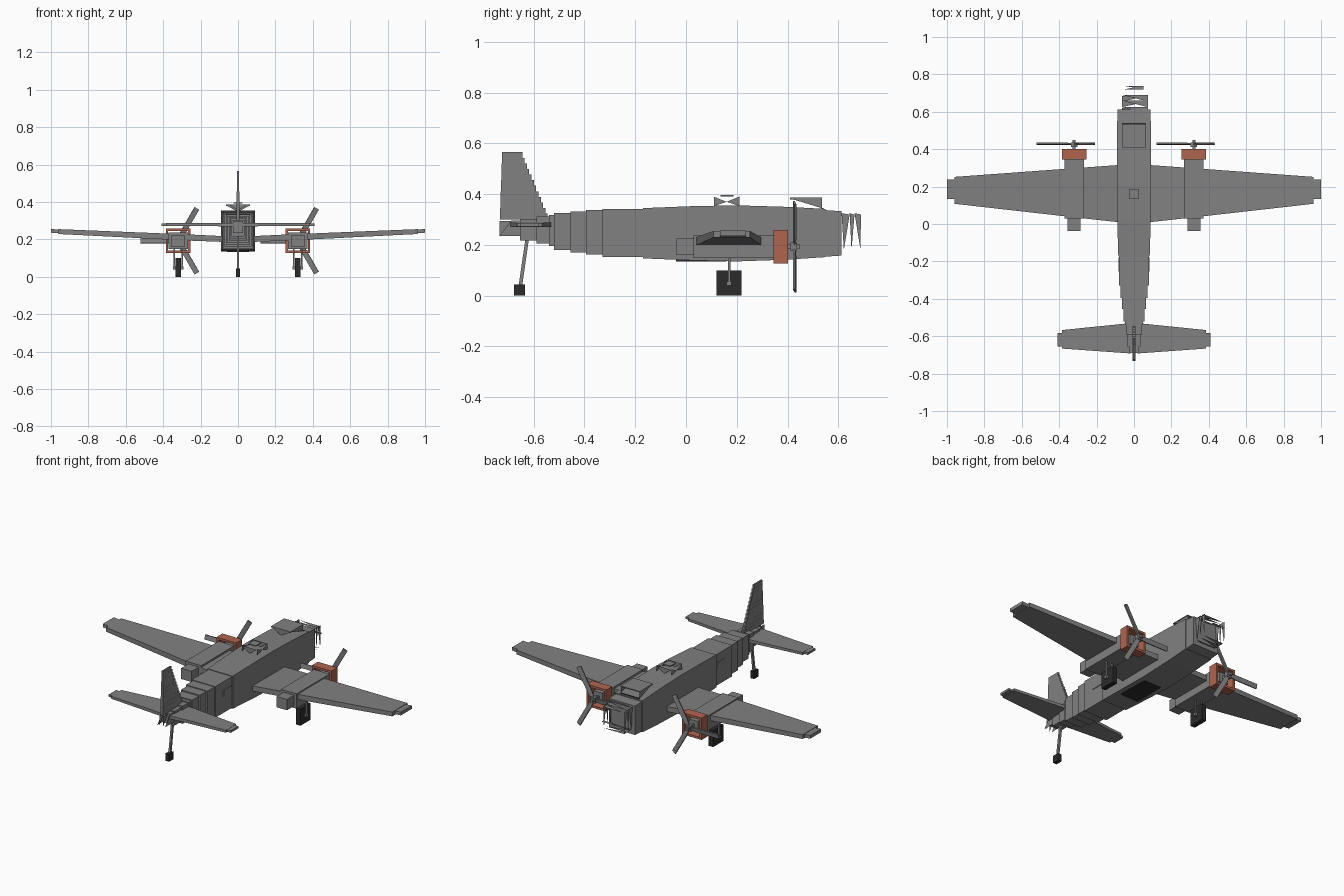
import bpy, bmesh, math
from mathutils import Matrix, Vector

cube = bpy.data.objects.get("Cube")
if cube:
    bpy.data.objects.remove(cube, do_unlink=True)


def material(name, rgb):
    m = bpy.data.materials.new(name)
    m.use_nodes = True
    m.diffuse_color = (*rgb, 1)
    bsdf = next(n for n in m.node_tree.nodes if n.type == 'BSDF_PRINCIPLED')
    bsdf.inputs["Base Color"].default_value = (*rgb, 1)
    return m


GREY = material("airframe grey", (0.22, 0.22, 0.22))
ORANGE = material("cowl orange", (0.43, 0.13, 0.08))
BLACK = material("rubber black", (0.024, 0.024, 0.024))


def finish(name, bm, mat):
    bmesh.ops.recalc_face_normals(bm, faces=bm.faces[:])
    me = bpy.data.meshes.new(name)
    bm.to_mesh(me)
    bm.free()
    me.materials.append(mat)
    ob = bpy.data.objects.new(name, me)
    bpy.context.collection.objects.link(ob)
    return ob


def add_loft(bm, rings):
    """Skin a row of equal point loops and cap both ends."""
    rows = [[bm.verts.new(p) for p in r] for r in rings]
    n = len(rows[0])
    for a, b in zip(rows, rows[1:]):
        for i in range(n):
            j = (i + 1) % n
            bm.faces.new((a[i], a[j], b[j], b[i]))
    bm.faces.new(rows[0][::-1])
    bm.faces.new(rows[-1])


def section(y, w, z0, z1):
    return [(-w, y, z0), (w, y, z0), (w, y, z1), (-w, y, z1)]


def add_box(bm, x0, x1, y0, y1, z0, z1):
    add_loft(bm, [[(x0, y, z0), (x1, y, z0), (x1, y, z1), (x0, y, z1)] for y in (y0, y1)])


def box(name, mat, *ext):
    bm = bmesh.new()
    add_box(bm, *ext)
    return finish(name, bm, mat)


def shards(name, tris, mat=GREY):
    bm = bmesh.new()
    for t in tris:
        bm.faces.new([bm.verts.new(p) for p in t])
    return finish(name, bm, mat)


# Forward fuselage: long, gently curved box
bm = bmesh.new()
add_loft(bm, [section(*s) for s in (
    (-0.17, 0.084, 0.147, 0.345), (0.03, 0.09, 0.139, 0.353), (0.2, 0.092, 0.135, 0.356),
    (0.4, 0.092, 0.142, 0.35), (0.55, 0.092, 0.152, 0.342))])
add_loft(bm, [section(0.55, 0.088, 0.154, 0.337), section(0.613, 0.088, 0.158, 0.333)])
finish("forward_fuselage", bm, GREY)

# Rear fuselage: stepped boxes shrinking toward the tail
bm = bmesh.new()
for y0, y1, w, z0, z1 in (
        (-0.33, -0.17, 0.079, 0.152, 0.341), (-0.395, -0.33, 0.072, 0.162, 0.337),
        (-0.455, -0.395, 0.063, 0.17, 0.332), (-0.52, -0.455, 0.055, 0.18, 0.325),
        (-0.54, -0.52, 0.048, 0.195, 0.318), (-0.59, -0.54, 0.042, 0.205, 0.312),
        (-0.655, -0.59, 0.034, 0.217, 0.303), (-0.69, -0.655, 0.028, 0.235, 0.297)):
    add_box(bm, -w, w, y0, y1, z0, z1)
finish("rear_fuselage", bm, GREY)

# Broken tail cone: thin triangles
shards("tail_cone", [
    ((s * 0.026, -0.69, 0.295), (s * 0.026, -0.735, 0.235), (s * 0.026, -0.69, 0.235)) for s in (-1, 1)]
    + [((s * 0.012, -0.69, 0.295), (s * 0.012, -0.735, 0.295), (s * 0.012, -0.735, 0.235)) for s in (-1, 1)])

# Broken nose glazing: thin upright and flat triangles
nose = []
for s in (-1, 1):
    x = s * 0.07
    for ya, yb, yt in ((0.613, 0.645, 0.622), (0.645, 0.664, 0.652), (0.664, 0.689, 0.688)):
        nose.append(((x, ya, 0.325), (x, yb, 0.32), (x, yt, 0.18)))
for y, z in ((0.625, 0.325), (0.66, 0.32), (0.69, 0.315)):
    nose.append(((-0.065, y, z), (0.075, y, z), (0.075, y - 0.035, z)))
    nose.append(((-0.065, y - 0.005, 0.185), (0.075, y - 0.005, 0.185), (-0.065, y - 0.035, 0.185)))
nose += [((-0.05, 0.738, 0.25), (0.05, 0.738, 0.25), (0.05, 0.72, 0.25)),
         ((-0.05, 0.72, 0.25), (0.0, 0.73, 0.25), (0.05, 0.72, 0.25))]
shards("nose_glazing", nose)

# Cockpit canopy: roof panel, half sides, windscreen bar
box("canopy_roof", GREY, -0.065, 0.065, 0.41, 0.535, 0.38, 0.386)
shards("canopy_sides", [
    ((s * 0.063, 0.41, 0.383), (s * 0.063, 0.535, 0.383), (s * 0.063, 0.535, 0.345)) for s in (-1, 1)]
    + [((-0.065, 0.412, 0.383), (0.065, 0.412, 0.383), (0, 0.412, 0.347))])
box("windscreen_bar", BLACK, -0.065, 0.065, 0.534, 0.541, 0.34, 0.346)

# Dorsal turret: cap with triangular side panels
box("turret_cap", GREY, -0.025, 0.025, 0.135, 0.187, 0.391, 0.397)
turret = []
for s in (-1, 1):
    turret.append(((s * 0.05, 0.11, 0.39), (s * 0.05, 0.16, 0.37), (s * 0.05, 0.11, 0.353)))
    turret.append(((s * 0.05, 0.21, 0.39), (s * 0.05, 0.16, 0.37), (s * 0.05, 0.21, 0.353)))
    turret.append(((-0.05, 0.16 + s * 0.05, 0.388), (0.05, 0.16 + s * 0.05, 0.388), (0, 0.16 + s * 0.05, 0.353)))
shards("turret_sides", turret)

# Belly bay and waist panels
box("belly_bay", BLACK, -0.06, 0.06, -0.04, 0.16, 0.134, 0.142)
for side, s in (("left", 1), ("right", -1)):
    box(side + "_waist_panel", GREY, *sorted((s * 0.074, s * 0.083)), -0.255, -0.18, 0.255, 0.29)


def flying_surface(name, stations):
    """Tapered slab from (x, rear y, front y, low z, high z) stations."""
    rings = [[(x, a, z0), (x, b, z0), (x, b, z1), (x, a, z1)] for x, a, b, z0, z1 in stations]
    bm = bmesh.new()
    add_loft(bm, rings)
    return finish(name, bm, GREY)


for side, s in (("left", 1), ("right", -1)):
    # Wings and tailplanes with short square tips
    flying_surface(side + "_wing", [(s * x, *r) for x, *r in (
        (0.085, 0.01, 0.315, 0.187, 0.218), (0.27, 0.03, 0.302, 0.194, 0.227),
        (0.96, 0.108, 0.252, 0.229, 0.255))])
    flying_surface(side + "_wing_tip", [(s * x, 0.133, 0.237, z, z + 0.02) for x, z in ((0.95, 0.232), (1.0, 0.236))])
    flying_surface(side + "_tailplane", [(s * x, *r) for x, *r in (
        (0.02, -0.692, -0.53, 0.27, 0.289), (0.385, -0.666, -0.567, 0.272, 0.287))])
    flying_surface(side + "_tailplane_tip", [(s * x, -0.654, -0.582, 0.273, 0.286) for x in (0.38, 0.41)])

    # Engine nacelle
    cx, cz = s * 0.32, 0.193
    bm = bmesh.new()
    add_box(bm, cx - 0.052, cx + 0.052, 0.03, 0.345, 0.148, 0.238)
    add_box(bm, cx - 0.035, cx + 0.035, -0.038, 0.03, 0.16, 0.225)
    add_box(bm, cx - 0.03, cx + 0.03, 0.345, 0.385, cz - 0.03, cz + 0.03)
    finish(side + "_nacelle", bm, GREY)

    # Open square cowl ring
    bm = bmesh.new()
    r, t = 0.066, 0.013
    for e in (-1, 1):
        xa, xb = sorted((cx + e * r, cx + e * (r - t)))
        za, zb = sorted((cz + e * r, cz + e * (r - t)))
        add_box(bm, xa, xb, 0.345, 0.402, cz - r, cz + r)
        add_box(bm, cx - r + t, cx + r - t, 0.345, 0.402, za, zb)
    finish(side + "_cowl", bm, ORANGE)

    # Propeller: hub, shaft and three pitched blades
    bm = bmesh.new()
    add_box(bm, cx - 0.008, cx + 0.008, 0.385, 0.45, cz - 0.008, cz + 0.008)
    add_box(bm, cx - 0.017, cx + 0.017, 0.412, 0.437, cz - 0.017, cz + 0.017)
    for deg in (180, 60, -60):
        m = (Matrix.Translation((cx, 0.428, cz)) @ Matrix.Rotation(-math.radians(deg), 4, 'Y')
             @ Matrix.Rotation(math.radians(12), 4, 'X'))
        rings = [[m @ Vector((x, y, z)) for y, z in ((-0.004, -w), (0.004, -w), (0.004, w), (-0.004, w))]
                 for x, w in ((0.0, 0.008), (0.05, 0.014), (0.2, 0.014))]
        add_loft(bm, rings)
    finish(side + "_propeller", bm, GREY)

    # Main wheel with forked strut
    box(side + "_main_wheel", BLACK, cx - 0.015, cx + 0.015, 0.12, 0.218, 0.0, 0.1)
    bm = bmesh.new()
    for e in (-1, 1):
        add_box(bm, cx + e * 0.022 - 0.004, cx + e * 0.022 + 0.004, 0.165, 0.175, 0.045, 0.15)
    add_box(bm, cx - 0.028, cx + 0.028, 0.16, 0.18, 0.04, 0.056)
    finish(side + "_main_strut", bm, GREY)

# Fin: slabs stepping back with height
bm = bmesh.new()
steps = 12
for i in range(steps):
    f = i / (steps - 1)
    z = 0.3 + 0.022 * i
    half = 0.009 - 0.004 * f
    add_box(bm, -half, half, -0.733 + 0.008 * f, -0.545 - 0.1 * f, z, z + 0.0235)
finish("fin", bm, GREY)

# Tail wheel and raked strut
box("tail_wheel", BLACK, -0.012, 0.012, -0.677, -0.635, 0.0, 0.045)
bm = bmesh.new()
add_loft(bm, [[(a, y + b, z) for a, b in ((-0.006, -0.007), (0.006, -0.007), (0.006, 0.007), (-0.006, 0.007))]
              for y, z in ((-0.653, 0.035), (-0.625, 0.23))])
finish("tail_strut", bm, GREY)
